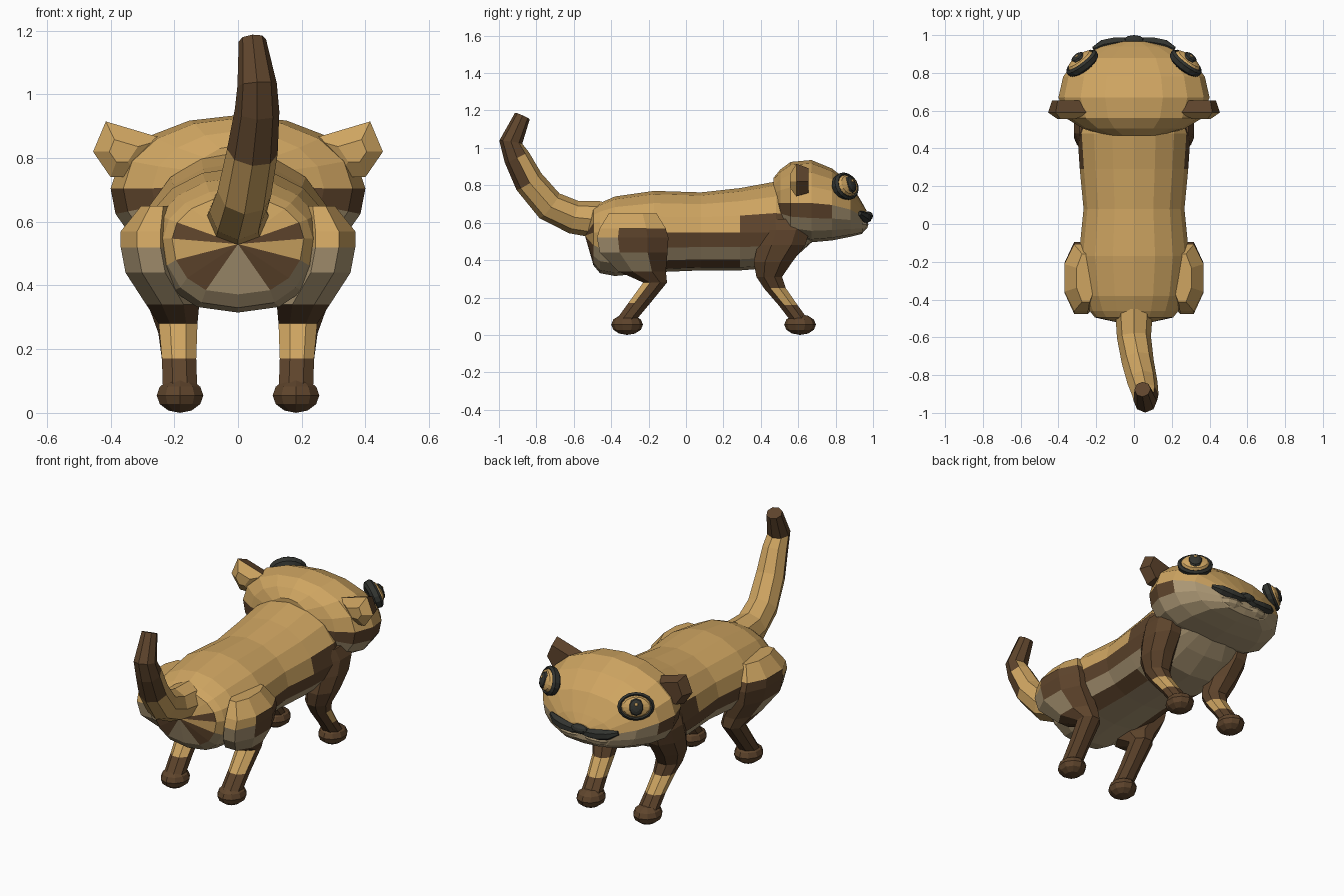
import bpy, bmesh
from math import sin, cos, pi
from mathutils import Vector, Matrix

cube = bpy.data.objects.get("Cube")
if cube:
    bpy.data.objects.remove(cube)


def make_material(name, rgb):
    m = bpy.data.materials.new(name)
    m.use_nodes = True
    m.diffuse_color = (*rgb, 1)
    m.node_tree.nodes["Principled BSDF"].inputs["Base Color"].default_value = (*rgb, 1)
    return m


TAN, BROWN, TAUPE, BLACK = range(4)
MATERIALS = [
    make_material("tan fur", (0.62, 0.375, 0.12)),
    make_material("dark brown fur", (0.112, 0.058, 0.025)),
    make_material("pale taupe fur", (0.41, 0.31, 0.175)),
    make_material("charcoal", (0.032, 0.034, 0.029)),
]


def finish(bm, name, rule=None):
    """Turn a bmesh into an object; rule(centre, normal) picks the colour."""
    bmesh.ops.recalc_face_normals(bm, faces=bm.faces)
    for f in bm.faces:
        if rule:
            f.material_index = rule(f.calc_center_median(), f.normal)
    mesh = bpy.data.meshes.new(name)
    for m in MATERIALS:
        mesh.materials.append(m)
    bm.to_mesh(mesh)
    bm.free()
    ob = bpy.data.objects.new(name, mesh)
    bpy.context.collection.objects.link(ob)
    return ob


def loft(name, rings, rule=None, sector_rule=None, start_hub=None):
    """Skin a list of rings. sector_rule(centre, sector, ring) colours by index."""
    bm = bmesh.new()
    vs = [[bm.verts.new(p) for p in ring] for ring in rings]
    n = len(rings[0])
    for i in range(len(vs) - 1):
        for j in range(n):
            k = (j + 1) % n
            f = bm.faces.new((vs[i][j], vs[i][k], vs[i + 1][k], vs[i + 1][j]))
            if sector_rule:
                f.material_index = sector_rule(f.calc_center_median(), j, i)
    # Fan caps
    for ring, i, hub_at in ((vs[0], -1, start_hub), (vs[-1], len(vs), None)):
        hub = bm.verts.new(hub_at or sum((v.co for v in ring), Vector()) / n)
        for j in range(n):
            f = bm.faces.new((hub, ring[j], ring[(j + 1) % n]))
            if sector_rule:
                f.material_index = sector_rule(f.calc_center_median(), j, i)
    return finish(bm, name, rule)


def ellipse(c, u, v, n):
    return [Vector(c) + Vector(u) * cos(2 * pi * j / n) + Vector(v) * sin(2 * pi * j / n)
            for j in range(n)]


def upright_ring(y, half_width, top, bottom, mid, boxy):
    """Sixteen-sided cross-section: round above, squarer below."""
    pts = []
    for j in range(16):
        c, s = cos(pi * j / 8), sin(pi * j / 8)
        if s < -0.01:
            c = (1 if c > 0 else -1) * abs(c) ** boxy if abs(c) > 0.01 else 0
        h = (top - mid) if s > 0 else (mid - bottom)
        pts.append(Vector((half_width * c, y, mid + h * s)))
    return pts


def tube(name, path, n, rule):
    """Tube through (x, y, z, radius) points."""
    pts = [Vector(p[:3]) for p in path]
    rings = []
    for i, p in enumerate(pts):
        d = (pts[min(i + 1, len(pts) - 1)] - pts[max(i - 1, 0)]).normalized()
        side = Vector((0, 0, 1)) if abs(d.x) > 0.7 else Vector((1, 0, 0))
        u = (side - d * side.dot(d)).normalized()
        rings.append(ellipse(p, u * path[i][3], d.cross(u) * path[i][3], n))
    return loft(name, rings, rule)


def ball(name, centre, size, colour, frame=None, n=10):
    bm = bmesh.new()
    bmesh.ops.create_uvsphere(bm, u_segments=n, v_segments=6, radius=1)
    m = Matrix.Translation(centre) @ (frame or Matrix()) @ Matrix.Diagonal((*size, 1))
    bmesh.ops.transform(bm, matrix=m, verts=bm.verts)
    return finish(bm, name, lambda c, nor: colour)


# Body: striped flanks, pale belly, wedge pattern on the domed rump
def body_colour(c, j, ring):
    s = j if 4 <= j <= 11 else (7 - j) % 16   # fold right half onto left: 4..11
    if ring == -1:
        return (TAN, TAN, TAN, BROWN, TAN, BROWN, BROWN, TAUPE)[s - 4]
    if s == 7:
        return BROWN if c.y > 0.3 else TAN
    if s < 7:
        return TAN
    if s == 8:
        return BROWN if c.y > -0.3 else TAN
    if s == 10:
        return BROWN if -0.2 < c.y < 0.25 else TAUPE
    return TAUPE


BODY = [(-0.495, 0.207, 0.68, 0.372), (-0.46, 0.235, 0.705, 0.33), (-0.38, 0.265, 0.74, 0.315),
        (-0.17, 0.292, 0.77, 0.335), (0.08, 0.267, 0.762, 0.345), (0.29, 0.287, 0.785, 0.345),
        (0.48, 0.30, 0.82, 0.36), (0.6, 0.26, 0.78, 0.43), (0.7, 0.17, 0.7, 0.52)]
loft("body", [upright_ring(*r, 0.547, 0.75) for r in BODY], sector_rule=body_colour,
     start_hub=(0, -0.54, 0.53))


# Head: broad and low at the muzzle, dark cheeks and pale chin
def head_colour(c, j, ring):
    if j < 8:
        return TAN
    if j in (8, 15):
        return BROWN if c.y < 0.78 else TAUPE
    return TAUPE


HEAD = [(0.468, 0.15, 0.84, 0.62, 0.71), (0.505, 0.27, 0.885, 0.56, 0.705),
        (0.56, 0.36, 0.925, 0.515, 0.705), (0.67, 0.40, 0.935, 0.495, 0.705),
        (0.78, 0.375, 0.89, 0.505, 0.695), (0.88, 0.30, 0.81, 0.525, 0.67),
        (0.94, 0.18, 0.71, 0.54, 0.635), (0.965, 0.08, 0.665, 0.57, 0.62)]
loft("head", [upright_ring(*r, 0.5) for r in HEAD], sector_rule=head_colour)


# Tail: tan, with dark back edge and tip
def tail_colour(c, n):
    if c.z > 1.05 or (c.z > 0.8 and n.y < -0.3) or (c.z > 0.93 and n.x > 0.5):
        return BROWN
    return TAN


tube("tail", [(0, -0.46, 0.615, 0.10), (0.0, -0.6, 0.63, 0.09), (0.02, -0.73, 0.69, 0.085),
              (0.045, -0.84, 0.82, 0.08), (0.06, -0.905, 0.95, 0.07),
              (0.06, -0.937, 1.03, 0.062), (0.045, -0.875, 1.17, 0.043)], 8, tail_colour)


# Legs: (x, y, z, x radius, y radius) down each limb
HIND = [(0.255, -0.285, 0.65, 0.05, 0.13), (0.28, -0.285, 0.57, 0.09, 0.18),
        (0.28, -0.285, 0.52, 0.09, 0.195), (0.265, -0.28, 0.44, 0.09, 0.185),
        (0.205, -0.235, 0.34, 0.085, 0.13), (0.188, -0.165, 0.28, 0.062, 0.065),
        (0.185, -0.25, 0.17, 0.055, 0.06), (0.182, -0.32, 0.08, 0.055, 0.055)]
FORE = [(0.24, 0.53, 0.62, 0.05, 0.13), (0.24, 0.535, 0.56, 0.08, 0.13),
        (0.235, 0.51, 0.48, 0.085, 0.13), (0.225, 0.465, 0.39, 0.08, 0.105),
        (0.205, 0.445, 0.31, 0.068, 0.07), (0.195, 0.475, 0.25, 0.056, 0.06),
        (0.187, 0.545, 0.16, 0.052, 0.052), (0.182, 0.605, 0.08, 0.055, 0.05)]


def hind_colour(c, n):
    outer = n.x * c.x > 0
    if c.z > 0.58 or (c.z > 0.52 and n.y < -0.3):
        return TAN
    if 0.34 < c.z < 0.52 and n.y < -0.3:
        return TAUPE
    if 0.35 < c.z < 0.42 and n.y < 0.3 and outer:
        return TAUPE
    return TAN if 0.17 < c.z < 0.28 and n.y < -0.2 else BROWN


def fore_colour(c, n):
    return TAN if 0.15 < c.z < 0.25 and n.y > -0.3 else BROWN


def leg(name, path, s, rule):
    # Octagons turned half a side, so flat faces look fore, aft and sideways
    c, d = cos(pi / 8) * 1.06, sin(pi / 8) * 1.06
    rings = [ellipse((s * x, y, z), (s * rx * c, ry * d, 0), (-s * rx * d, ry * c, 0), 8)
             for x, y, z, rx, ry in path]
    loft(name + "_leg", rings, rule)
    ball(name + "_paw", (s * 0.182, path[-1][1] + 0.005, 0.055), (0.077, 0.085, 0.055), BROWN)


# Ears: thick triangular cups, tan behind and dark in front
def ear(name, s):
    outline = ((0.23, 0.86), (0.415, 0.915), (0.455, 0.82), (0.40, 0.74), (0.31, 0.74))
    middle = Vector((0.37, 0.82))

    def ring(y, k):
        flat = [middle.lerp(Vector(p), k) for p in outline]
        return [Vector((s * p.x, y, p.y)) for p in flat]

    loft(name, [ring(0.555, 0.4), ring(0.59, 1), ring(0.655, 0.75)],
         lambda c, n: BROWN if c.y > 0.6 else TAN)


# Eyes: oval dark rim, tan iris, dark bulging pupil and a glint
def eye(name, s):
    normal = Vector((s * 0.58, 0.76, 0.3)).normalized()
    across = Vector((0, 0, 1)).cross(normal).normalized()
    up = normal.cross(across)
    frame = Matrix((across, up, normal)).transposed().to_4x4()
    centre = Vector((s * 0.277, 0.855, 0.795))

    def oval(r, h):
        return ellipse(centre + normal * h, across * r * 1.3, up * r, 16)

    loft(name + "_rim", [oval(0.055, -0.035), oval(0.072, -0.022), oval(0.076, 0.005),
                         oval(0.066, 0.018), oval(0.056, 0.01)], lambda c, n: BLACK)
    ball(name + "_iris", centre + normal * 0.01, (0.08, 0.06, 0.033), TAN, frame, 16)
    ball(name + "_pupil", centre + normal * 0.033, (0.04, 0.048, 0.02), BLACK, frame)
    ball(name + "_glint", centre + normal * 0.05 + up * 0.015, (0.01, 0.01, 0.006), TAN, frame, 6)


for side, s in (("left", 1), ("right", -1)):
    leg(side + "_hind", HIND, s, hind_colour)
    leg(side + "_fore", FORE, s, fore_colour)
    ear(side + "_ear", s)
    eye(side + "_eye", s)
    # Thick lip curving away from the nose, over a soft pale muzzle pad
    tube(side + "_lip", [(0, 0.97, 0.632, 0.02), (s * 0.05, 0.967, 0.622, 0.025),
                         (s * 0.11, 0.96, 0.625, 0.03), (s * 0.165, 0.95, 0.635, 0.028),
                         (s * 0.215, 0.928, 0.65, 0.012)], 6, lambda c, n: BLACK)
    ball(side + "_muzzle_pad", (s * 0.075, 0.925, 0.59), (0.09, 0.05, 0.04), TAUPE)

ball("nose", (0, 0.974, 0.635), (0.055, 0.026, 0.025), BLACK)
